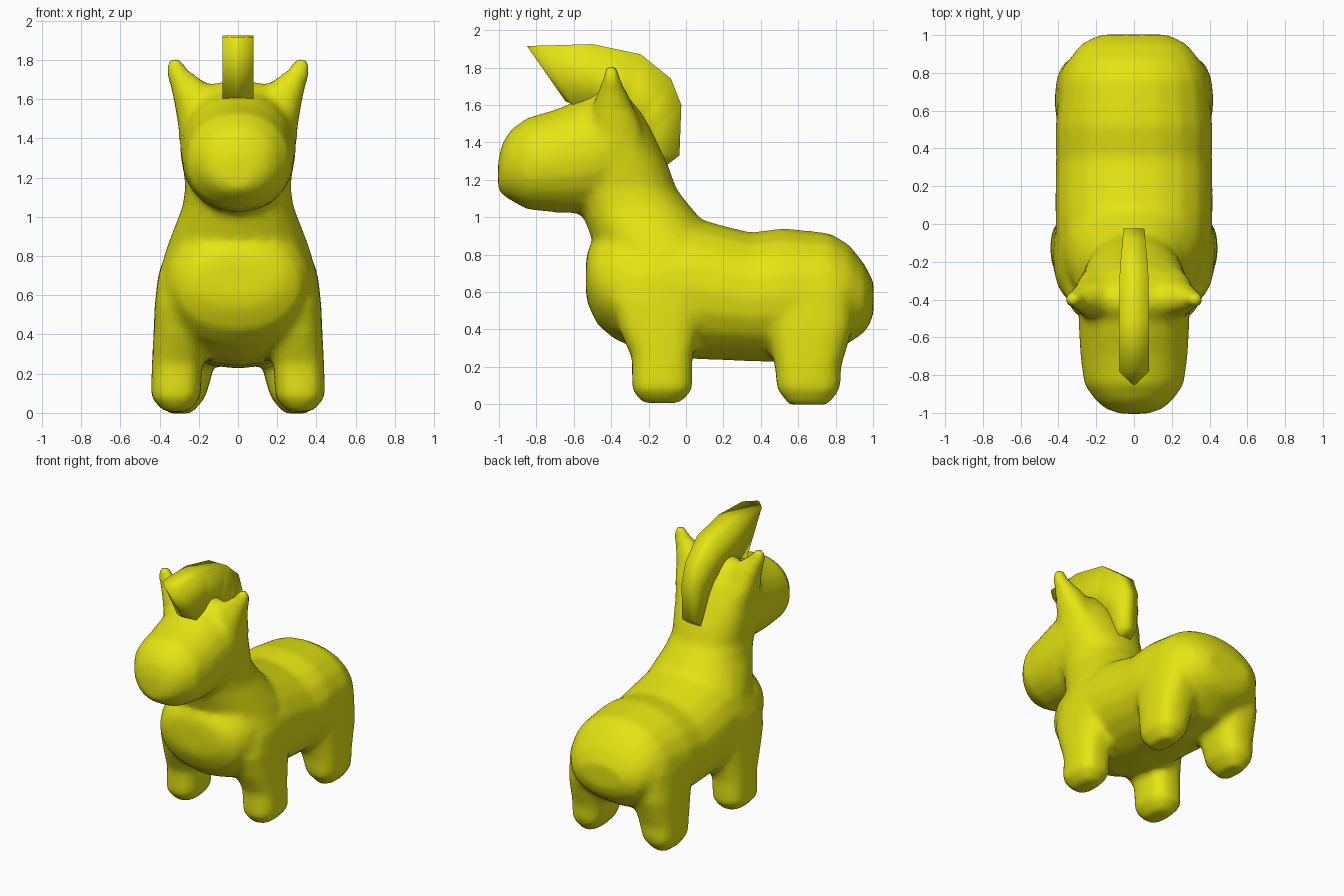
import bpy, bmesh, math
from mathutils import Vector

yellow = bpy.data.materials.new("yellow")
yellow.diffuse_color = (0.78, 0.78, 0.006, 1)


def skin(bm, rings):
    """Join rings of points into a closed tube with capped ends."""
    rows = [[bm.verts.new(p) for p in ring] for ring in rings]
    n = len(rows[0])
    for a, b in zip(rows, rows[1:]):
        for i in range(n):
            j = (i + 1) % n
            bm.faces.new((a[i], a[j], b[j], b[i]))
    bm.faces.new(rows[0][::-1])
    bm.faces.new(rows[-1])


def oval(centre, u, v, power, n=20):
    """Rounded-square ring around a centre."""
    pts = []
    for i in range(n):
        a = 2 * math.pi * i / n
        c, s = math.cos(a), math.sin(a)
        pts.append(Vector(centre)
                   + Vector(u) * math.copysign(abs(c) ** (2 / power), c)
                   + Vector(v) * math.copysign(abs(s) ** (2 / power), s))
    return pts


def along_y(bm, rows, power):
    # rows: y, bottom z, top z, half width
    skin(bm, [oval((0, y, (a + b) / 2), (w, 0, 0), (0, 0, (b - a) / 2), power)
              for y, a, b, w in rows])


def along_z(bm, rows, side=1, power=2.2):
    # rows: z, inner x, outer x, front y, back y
    skin(bm, [oval((side * (x0 + x1) / 2, (y0 + y1) / 2, z),
                   ((x1 - x0) / 2, 0, 0), (0, (y1 - y0) / 2, 0), power)
              for z, x0, x1, y0, y1 in rows])


def finish(name, bm):
    bmesh.ops.recalc_face_normals(bm, faces=bm.faces)
    mesh = bpy.data.meshes.new(name)
    bm.to_mesh(mesh)
    bm.free()
    mesh.materials.append(yellow)
    ob = bpy.data.objects.new(name, mesh)
    bpy.context.collection.objects.link(ob)
    return ob


bm = bmesh.new()

# Torso
along_y(bm, [(-.535, .58, .77, .13), (-.52, .52, .84, .24), (-.47, .42, .90, .32),
             (-.38, .345, .96, .37), (-.20, .27, 1.0, .41), (.05, .24, .995, .418),
             (.20, .235, .955, .418), (.35, .228, .918, .415), (.52, .225, .942, .418),
             (.77, .26, .915, .39), (.87, .325, .855, .345), (.95, .38, .755, .285),
             (.985, .43, .69, .22), (1.003, .49, .65, .17)], 2.1)

# Head and muzzle
along_y(bm, [(-1.005, 1.15, 1.30, .07), (-.985, 1.12, 1.39, .14), (-.94, 1.09, 1.465, .20),
             (-.85, 1.04, 1.532, .265), (-.70, 1.025, 1.575, .285), (-.58, 1.02, 1.625, .292),
             (-.45, 1.05, 1.665, .298), (-.30, 1.15, 1.63, .28), (-.20, 1.25, 1.5, .18)], 2.1)

# Neck
along_z(bm, [(z, -w, w, a, b) for z, a, b, w in [
    (.55, -.49, .10, .36), (.70, -.52, .25, .40), (.83, -.485, .22, .37),
    (.95, -.53, .11, .325), (1.05, -.57, .03, .285), (1.15, -.60, -.05, .27),
    (1.28, -.60, -.095, .285), (1.42, -.60, -.16, .305), (1.55, -.56, -.23, .28),
    (1.65, -.50, -.31, .18), (1.69, -.45, -.36, .10)]])

front_leg = [(.005, .25, .38, -.235, -.03), (.08, .19, .445, -.29, .035),
             (.25, .18, .44, -.29, .035), (.40, .15, .432, -.36, .07),
             (.55, .15, .425, -.41, .10), (.70, .15, .41, -.38, .10)]
rear_leg = [(-.003, .235, .36, .55, .76), (.08, .165, .415, .485, .825),
            (.20, .13, .42, .475, .83), (.40, .10, .418, .43, .89),
            (.62, .10, .40, .40, .90)]
ear = [(1.40, .12, .295, -.52, -.22), (1.50, .10, .312, -.51, -.24),
       (1.60, .09, .33, -.495, -.285), (1.66, .13, .345, -.475, -.31),
       (1.71, .20, .36, -.455, -.34), (1.765, .27, .375, -.44, -.355),
       (1.812, .29, .345, -.43, -.375)]
for side in (-1, 1):
    along_z(bm, front_leg, side, 2.7)
    along_z(bm, rear_leg, side, 2.7)
    along_z(bm, ear, side)

# Fuse the parts into one soft skin
pony = finish("pony_body", bm)
fuse = pony.modifiers.new("fuse", "REMESH")
fuse.mode = "VOXEL"
fuse.voxel_size = 0.025
fuse.use_smooth_shade = True
soften = pony.modifiers.new("soften", "SMOOTH")
soften.factor = 0.5
soften.iterations = 7

# Upright mane: outer y, z, inner y, z, half width
bm = bmesh.new()
crest = [(-.85, 1.915, -.645, 1.62, .008), (-.78, 1.917, -.60, 1.60, .08),
         (-.50, 1.925, -.50, 1.58, .08), (-.24, 1.87, -.37, 1.54, .075),
         (-.08, 1.74, -.30, 1.48, .06), (-.025, 1.60, -.27, 1.42, .055),
         (-.035, 1.33, -.24, 1.36, .055), (-.10, 1.28, -.22, 1.30, .05)]
skin(bm, [[(-w, y, z), (w, y, z), (w, v, u), (-w, v, u)] for y, z, v, u, w in crest])
mane = finish("mane", bm)
bpy.context.view_layer.objects.active = mane
mane.select_set(True)
bpy.ops.object.shade_smooth()
